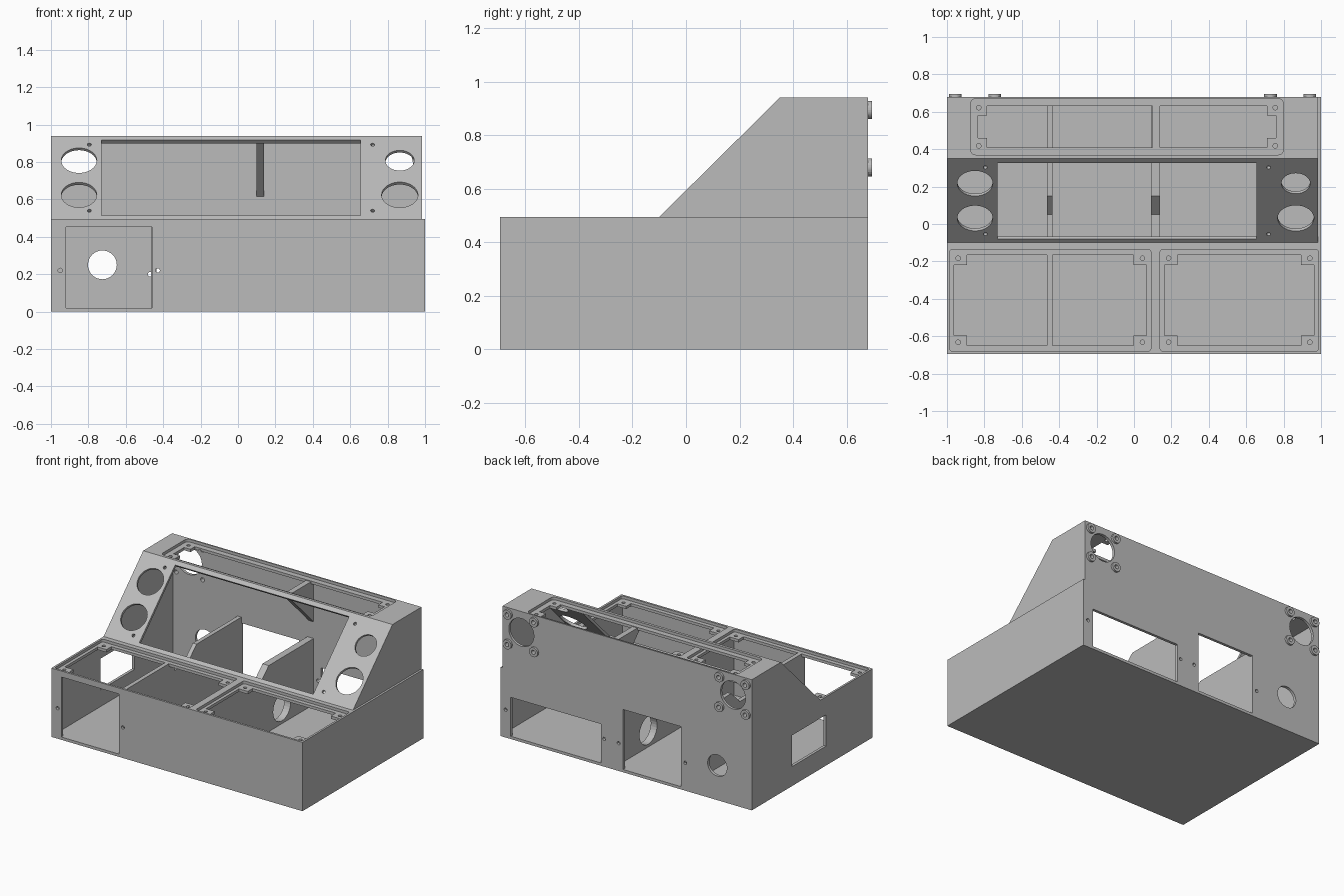
import bpy, bmesh, math
from mathutils import Matrix, Vector

cube = bpy.data.objects.get("Cube")
if cube:
    bpy.data.objects.remove(cube, do_unlink=True)

grey = bpy.data.materials.new("light_grey")
grey.use_nodes = True
colour = (0.5, 0.5, 0.5, 1)
grey.diffuse_color = colour
grey.node_tree.nodes["Principled BSDF"].inputs["Base Color"].default_value = colour


def finish(name, bm):
    bmesh.ops.recalc_face_normals(bm, faces=bm.faces)
    mesh = bpy.data.meshes.new(name)
    bm.to_mesh(mesh)
    bm.free()
    mesh.materials.append(grey)
    obj = bpy.data.objects.new(name, mesh)
    bpy.context.collection.objects.link(obj)
    return obj


def box(name, x, y, z, tilt=0, radius=0):
    """Box from ranges, optionally tilted about x or with rounded upright edges."""
    bm = bmesh.new()
    bmesh.ops.create_cube(bm, size=1)
    bm.transform(Matrix.Diagonal((x[1] - x[0], y[1] - y[0], z[1] - z[0], 1)))
    if radius:
        upright = [e for e in bm.edges
                   if abs(e.verts[0].co.z - e.verts[1].co.z) > 1e-4]
        bmesh.ops.bevel(bm, geom=upright, offset=radius, segments=5,
                        profile=0.5, affect='EDGES')
    centre = Vector((sum(x) / 2, sum(y) / 2, sum(z) / 2))
    bm.transform(Matrix.Translation(centre) @ Matrix.Rotation(tilt, 4, 'X'))
    return finish(name, bm)


def rod(name, centre, axis, r, length, sides=32):
    bm = bmesh.new()
    bmesh.ops.create_cone(bm, cap_ends=True, segments=sides, radius1=r,
                          radius2=r, depth=length)
    turn = Vector((0, 0, 1)).rotation_difference(Vector(axis).normalized())
    bm.transform(Matrix.Translation(centre) @ turn.to_matrix().to_4x4())
    return finish(name, bm)


def slab(name, profile, x0, x1):
    """Side profile of (y, z) points extruded along x."""
    bm = bmesh.new()
    face = bm.faces.new([bm.verts.new((x0, y, z)) for y, z in profile])
    new = bmesh.ops.extrude_face_region(bm, geom=[face])["geom"]
    bmesh.ops.translate(bm, vec=(x1 - x0, 0, 0),
                        verts=[v for v in new if isinstance(v, bmesh.types.BMVert)])
    return finish(name, bm)


def cut(target, *cutters):
    for cutter in cutters:
        mod = target.modifiers.new("cut", 'BOOLEAN')
        mod.operation = 'DIFFERENCE'
        mod.solver = 'EXACT'
        mod.object = cutter
        bpy.context.view_layer.objects.active = target
        bpy.ops.object.modifier_apply(modifier=mod.name)
        bpy.data.objects.remove(cutter, do_unlink=True)


X, Y, Z, SLOPE = (1, 0, 0), (0, 1, 0), (0, 0, 1), (0, -1, 1)


def framed_opening(target, x, y, top, ledge, tab, radius):
    """Lid recess, a hole with four corner tabs, and a screw hole per tab."""
    cut(target, box("recess", x, y, (top - 0.02, top + 0.1), radius=radius))
    lx, ly = ledge
    tx, ty = tab
    z = (top - 0.08, top + 0.05)
    for dx, dy in ((lx + tx, ly), (lx, ly + ty)):
        cut(target, box("hole", (x[0] + dx, x[1] - dx), (y[0] + dy, y[1] - dy), z))
    for px in (x[0] + 0.045, x[1] - 0.045):
        for py in (y[0] + 0.048, y[1] - 0.048):
            cut(target, rod("screw", (px, py, top), Z, 0.012, 0.2, 16))


# Lower case: hollow box with floor, front deck and open rear half
case = box("lower_case", (-1, 1), (-0.695, 0.68), (0, 0.495))
cut(case, box("cavity", (-0.98, 0.98), (-0.675, 0.66), (0.02, 0.455)),
    box("rear_gap", (-0.98, 0.965), (-0.07, 0.66), (0.4, 0.6)))
for span in ((-0.985, 0.09), (0.14, 0.985)):
    framed_opening(case, span, (-0.68, -0.135), 0.495, (0.022, 0.03), (0.07, 0.055), 0.015)

# Front, back and side windows of the case
cut(case, box("front_window", (-0.92, -0.46), (-0.8, -0.6), (0.02, 0.452)),
    box("wide_back_window", (0.2, 0.92), (0.6, 0.8), (0.02, 0.3)),
    box("square_back_window", (-0.435, 0.025), (0.6, 0.8), (0.02, 0.452)),
    box("side_window", (-1.1, -0.9), (-0.165, 0.225), (0.14, 0.365)),
    rod("back_port", (-0.725, 0.67, 0.25), Y, 0.077, 0.2))
for x in (-0.95, -0.43):
    cut(case, rod("screw", (x, -0.69, 0.22), Y, 0.012, 0.1, 16))
for x in (-0.47, 0.06, 0.175, 0.96):
    cut(case, rod("screw", (x, 0.67, 0.2), Y, 0.012, 0.1, 16))
for y in (0.44, -0.39):
    for z in (0.175, 0.325):
        cut(case, rod("screw", (-1, y, z), X, 0.01, 0.1, 16))

# Upper console with sloping panel
console = slab("upper_console", [(-0.1, 0.495), (0.35, 0.94), (0.68, 0.94), (0.68, 0.495)],
               -1, 0.985)
cut(console, slab("cavity", [(-0.087, 0.48), (0.333, 0.9), (0.66, 0.9), (0.66, 0.48)],
                  -0.98, 0.965))
framed_opening(console, (-0.875, 0.8), (0.37, 0.67), 0.94, (0.04, 0.04), (0.05, 0.05), 0.03)
cut(console, box("display_window", (-0.73, 0.655), (-0.164, 0.409), (0.67, 0.765),
                 tilt=math.radians(45)))

# Round ports and screws in the sloping panel
for x, z, r in ((-0.85, 0.81, 0.095), (-0.85, 0.625, 0.095),
                (0.865, 0.81, 0.077), (0.865, 0.625, 0.097)):
    cut(console, rod("port", (x, z - 0.595, z), SLOPE, r, 0.1, 40))
for x in (-0.795, 0.72):
    for z in (0.54, 0.895):
        cut(console, rod("screw", (x, z - 0.595, z), SLOPE, 0.011, 0.1, 16))

# Back speaker ports, each with four ring bosses
for side, cx in (("right", -0.85), ("left", 0.835)):
    cut(console, rod("port", (cx, 0.67, 0.79), Y, 0.1, 0.1, 40))
    for i, (dx, dz) in enumerate(((-1, -1), (1, -1), (-1, 1), (1, 1))):
        x, z = cx + dx * 0.105, 0.787 + dz * 0.107
        boss = rod(f"{side}_boss_{i + 1}", (x, 0.686, z), Y, 0.034, 0.018, 24)
        cut(boss, rod("bore", (x, 0.69, z), Y, 0.015, 0.1, 16))
        cut(console, rod("bore", (x, 0.67, z), Y, 0.015, 0.1, 16))

# Inner dividers, stepped down under the display
wall = [(-0.68, 0.015), (-0.68, 0.475), (-0.1, 0.475), (-0.1, 0.4),
        (0.05, 0.4), (0.15, 0.495), (0.665, 0.495), (0.665, 0.015)]
slab("narrow_divider", wall, -0.465, -0.435)
thick = slab("thick_divider", wall, 0.09, 0.14)
cut(thick, rod("cable_hole", (0.115, 0.3, 0.14), X, 0.1, 0.2))

# Gusset and crossbar under the top plate
slab("top_gusset", [(0.36, 0.915), (0.665, 0.915), (0.665, 0.61)], 0.1, 0.14)
